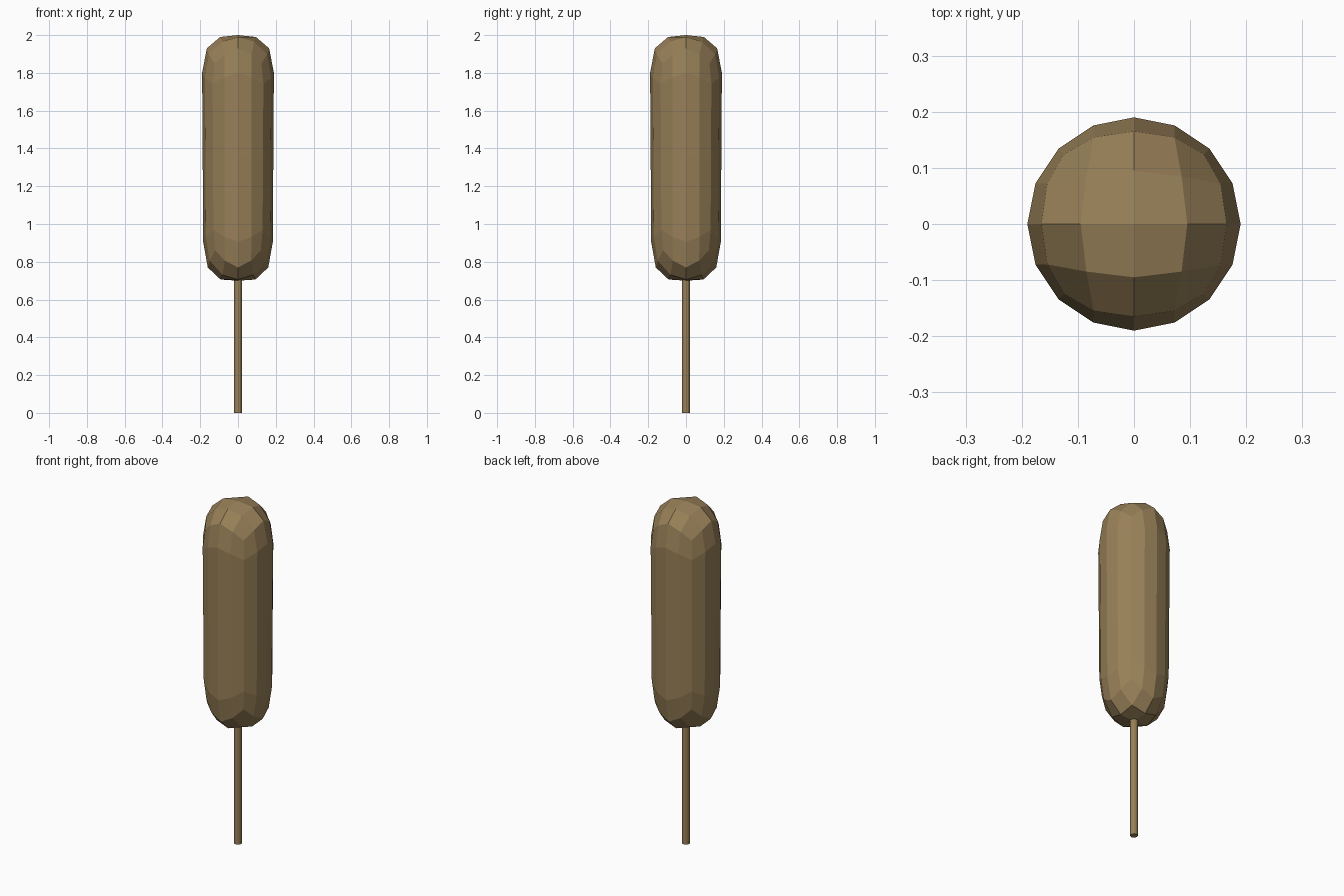
import bpy, bmesh, math

if "Cube" in bpy.data.objects:
    bpy.data.objects.remove(bpy.data.objects["Cube"])

brown = bpy.data.materials.new("brown")
brown.diffuse_color = (0.314, 0.216, 0.098, 1)
brown.use_nodes = True
brown.node_tree.nodes["Principled BSDF"].inputs["Base Color"].default_value = brown.diffuse_color


def make_object(name, bm):
    bmesh.ops.recalc_face_normals(bm, faces=bm.faces)
    mesh = bpy.data.meshes.new(name)
    bm.to_mesh(mesh)
    bm.free()
    mesh.materials.append(brown)
    obj = bpy.data.objects.new(name, mesh)
    bpy.context.collection.objects.link(obj)
    return obj


# Battered body: a 4x4x4 cube grid wrapped into a long capsule
# (value on the axes, extra on the diagonals) per ring out from the pole
RADIUS = [(0, 0), (0.095, 0.025), (0.165, 0.011)]
TOP_DROP = [(0, 0), (0.01, 0.025), (0.07, 0.08), (0.20, 0.06)]
LOW_RISE = [(0, 0), (0.006, 0.025), (0.07, 0.09), (0.205, 0.065)]


def wrap(x, y, level):
    ax, ay = abs(x), abs(y)
    n = max(ax, ay)
    d = min(ax, ay) / n if n else 0
    # angular spacing around the square ring
    a = d * math.pi / 4
    if abs(level) == 2 and d == 0.5:
        a = math.radians(25)
    if ay > ax:
        a = math.pi / 2 - a
    if abs(level) == 2:
        r, row = RADIUS[n][0] + RADIUS[n][1] * d, n
    else:
        r, row = 0.19, 3
    if level == 0:
        r, z = 0.187, 1.35
    elif level > 0:
        z = 2.0 - TOP_DROP[row][0] - TOP_DROP[row][1] * d ** 1.3
    else:
        z = 0.70 + LOW_RISE[row][0] + LOW_RISE[row][1] * d ** 1.3
        r *= 0.97
    return (math.copysign(r * math.cos(a), x) if x else 0,
            math.copysign(r * math.sin(a), y) if y else 0, z)


bm = bmesh.new()
bmesh.ops.create_cube(bm, size=4)
bmesh.ops.subdivide_edges(bm, edges=bm.edges[:], cuts=3, use_grid_fill=True)
for v in bm.verts:
    v.co = wrap(*(round(c) for c in v.co))
make_object("battered_body", bm)

# Wooden stick, running up into the body
bm = bmesh.new()
bmesh.ops.create_cone(bm, cap_ends=True, segments=12, radius1=0.021, radius2=0.021, depth=0.8)
bmesh.ops.translate(bm, verts=bm.verts, vec=(0, 0, 0.4))
make_object("stick", bm)
